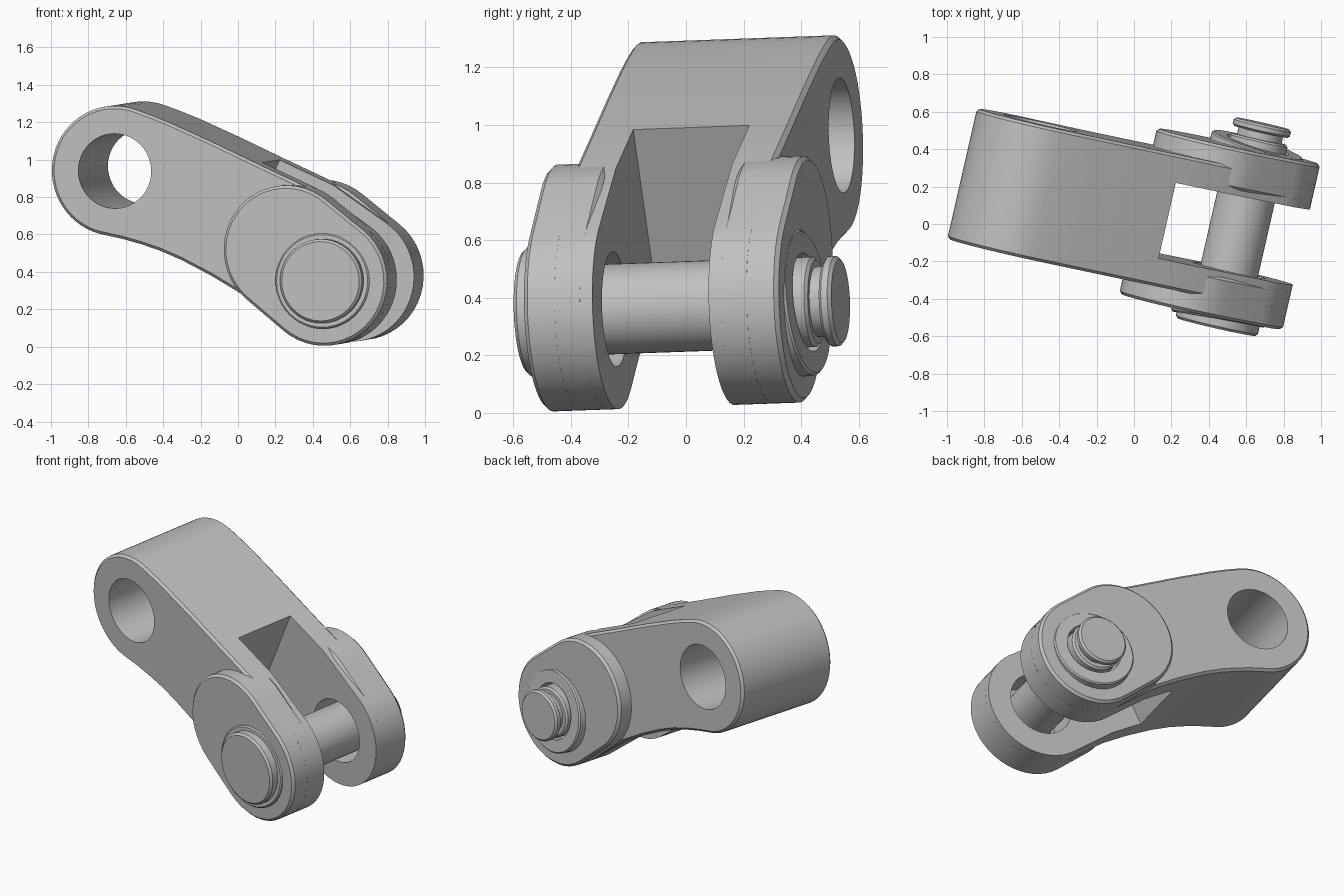
import bpy, bmesh, math
from mathutils import Matrix, Vector

cube = bpy.data.objects.get("Cube")
if cube:
    bpy.data.objects.remove(cube, do_unlink=True)

steel = bpy.data.materials.new("grey_steel")
steel.use_nodes = True
GREY = (0.53, 0.53, 0.53, 1)
steel.diffuse_color = GREY
steel.node_tree.nodes["Principled BSDF"].inputs["Base Color"].default_value = GREY

# Tilted frame: local y runs along the pin, local x/z hold the side profile
axis = Vector((0.222, 0.974, 0.035)).normalized()
side = Vector((axis.y, -axis.x, 0)).normalized()
FRAME = Matrix((side, axis, side.cross(axis))).transposed().to_4x4()

MID = 0.092                      # middle of the link along the pin
BODY, BOSS, SLOT = 0.357, 0.454, 0.207   # half widths
R = 0.348
EYE, PIN, SHOULDER = (-0.608, 0.949), (0.552, 0.365), (0.35, 0.53)


def add_object(name, bm):
    bmesh.ops.recalc_face_normals(bm, faces=bm.faces)
    mesh = bpy.data.meshes.new(name)
    bm.to_mesh(mesh)
    bm.free()
    mesh.materials.append(steel)
    obj = bpy.data.objects.new(name, mesh)
    bpy.context.collection.objects.link(obj)
    obj.matrix_world = FRAME
    return obj


def arc(centre, r, a0, a1, n=24):
    angles = [math.radians(a0 + (a1 - a0) * i / n) for i in range(n + 1)]
    return [(centre[0] + r * math.cos(a), centre[1] + r * math.sin(a)) for a in angles]


def prism(name, points, y0, y1):
    bm = bmesh.new()
    face = bm.faces.new([bm.verts.new((x, y0, z)) for x, z in points])
    moved = bmesh.ops.extrude_face_region(bm, geom=[face])["geom"]
    verts = [v for v in moved if isinstance(v, bmesh.types.BMVert)]
    bmesh.ops.translate(bm, verts=verts, vec=(0, y1 - y0, 0))
    return add_object(name, bm)


def lathe(name, profile, normal=(0, 1, 0), y=0.0, steps=48):
    """Turn a closed (radius, y) profile round the pin line."""
    bm = bmesh.new()
    turn = Vector((0, 1, 0)).rotation_difference(Vector(normal)).to_matrix()
    rings = []
    for i in range(steps):
        a = 2 * math.pi * i / steps
        rings.append([bm.verts.new(turn @ Vector((r * math.cos(a), h, r * math.sin(a)))
                                   + Vector((PIN[0], y, PIN[1]))) for r, h in profile])
    for i in range(steps):
        p, q = rings[i], rings[(i + 1) % steps]
        for j in range(len(profile)):
            k = (j + 1) % len(profile)
            bm.faces.new((p[j], p[k], q[k], q[j]))
    bmesh.ops.remove_doubles(bm, verts=bm.verts, dist=1e-5)
    return add_object(name, bm)


def apply_modifier(obj, kind, **settings):
    mod = obj.modifiers.new(kind.title(), kind)
    for key, value in settings.items():
        setattr(mod, key, value)
    bpy.context.view_layer.objects.active = obj
    bpy.ops.object.modifier_apply(modifier=mod.name)


def chamfer(obj):
    apply_modifier(obj, "BEVEL", width=0.015, segments=1,
                   limit_method="ANGLE", angle_limit=math.radians(60))


def cut(obj, cutter):
    apply_modifier(obj, "BOOLEAN", operation="DIFFERENCE", solver="EXACT", object=cutter)


# Bent link body
outline = arc(EYE, R, 261, 70, 32)
outline += [(-0.40, 1.244), (-0.307, 1.207), (-0.085, 1.108), (0.187, 0.98), (0.458, 0.855)]
outline += arc(PIN, R, 53, -128, 32)
outline += [(0.077, 0.292), (-0.087, 0.389), (-0.252, 0.474), (-0.37, 0.524),
            (-0.472, 0.558), (-0.57, 0.585)]
body = prism("link_body", outline, MID - BODY, MID + BODY)
chamfer(body)

# Raised bosses on both outer faces
boss_outline = arc(SHOULDER, 0.345, 230, 50) + arc(PIN, R, 50, -130)
bosses = []
for name, s in (("boss_front", -1), ("boss_rear", 1)):
    boss = prism(name, boss_outline, MID + s * (SLOT + 0.03), MID + s * BOSS)
    chamfer(boss)
    bosses.append(boss)

# Cutters: eye bore, fork slot, pin clearance
eye_cutter = prism("eye_cutter", arc(EYE, 0.2, 0, 352.5, 47), -1, 1.2)
slot_cutter = prism("slot_cutter", [(0.436, 1.548), (-0.293, 0.021), (-0.293, -0.5),
                                    (1.5, -0.5), (1.5, 1.548)], MID - SLOT, MID + SLOT)
pin_cutter = prism("pin_cutter", arc(PIN, 0.2, 0, 352.5, 47), -1, 1.2)
for cutter in (eye_cutter, slot_cutter, pin_cutter):
    cutter.hide_render = True
    cut(body, cutter)
for boss in bosses:
    cut(boss, pin_cutter)
for cutter in (eye_cutter, slot_cutter, pin_cutter):
    bpy.data.objects.remove(cutter, do_unlink=True)

# Pin with wide front head and grooved rear end
pin = lathe("pin", [(0, -0.427), (0.212, -0.427), (0.225, -0.414), (0.225, -0.365),
                    (0.157, -0.365), (0.157, 0.595), (0.145, 0.606), (0.122, 0.606),
                    (0.122, 0.645), (0.145, 0.645), (0.157, 0.655), (0.157, 0.678),
                    (0.145, 0.69), (0, 0.69)])

# Slightly tilted washers
ring = [(0.172, 0), (0.247, 0), (0.255, -0.008), (0.255, -0.06), (0.172, -0.06)]
washer_rear = lathe("washer_rear", ring, (0.08, 1, 0.08), 0.574)
washer_front = lathe("washer_front", ring, (0.05, -1, 0.05), -0.385)

# Smooth curved walls, sharp rims
bpy.ops.object.select_all(action="DESELECT")
for obj in [body, pin, washer_front, washer_rear] + bosses:
    obj.select_set(True)
bpy.context.view_layer.objects.active = body
bpy.ops.object.shade_smooth_by_angle(angle=math.radians(25))
